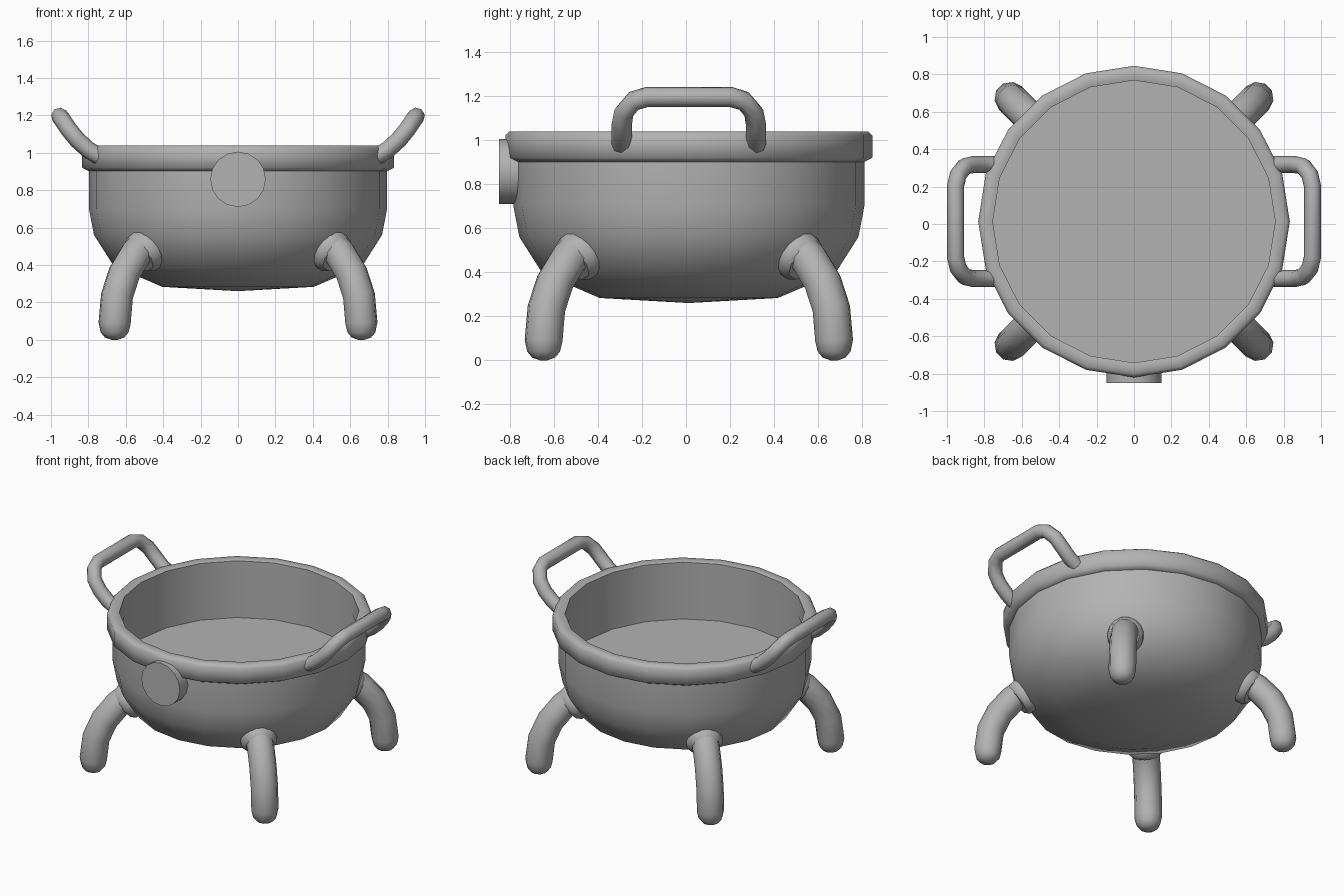
import bpy, bmesh, math
from mathutils import Vector

if "Cube" in bpy.data.objects:
    bpy.data.objects.remove(bpy.data.objects["Cube"])

CY = 0.013          # centre of the bowl in y
SIDES = 20

# dark grey iron
iron = bpy.data.materials.new("dark_grey")
iron.diffuse_color = (.45, .45, .45, 1)
iron.use_nodes = True
iron.node_tree.nodes["Principled BSDF"].inputs["Base Color"].default_value = iron.diffuse_color


def finish(obj, angle=40):
    obj.data.materials.append(iron)
    bpy.ops.object.select_all(action='DESELECT')
    obj.select_set(True)
    bpy.context.view_layer.objects.active = obj
    bpy.ops.object.shade_smooth_by_angle(angle=math.radians(angle))


def lathe(name, profile, closed=False, angle=40):
    """Revolve (radius, z) points around the bowl axis."""
    bm = bmesh.new()
    vs = [bm.verts.new((r, 0, z)) for r, z in profile]
    edges = [bm.edges.new(p) for p in zip(vs, vs[1:])]
    if closed:
        edges.append(bm.edges.new((vs[-1], vs[0])))
    bmesh.ops.spin(bm, geom=vs + edges, cent=(0, 0, 0), axis=(0, 0, 1),
                   angle=math.tau, steps=SIDES, use_merge=False)
    bmesh.ops.remove_doubles(bm, verts=bm.verts, dist=1e-4)
    bmesh.ops.recalc_face_normals(bm, faces=bm.faces)
    me = bpy.data.meshes.new(name)
    bm.to_mesh(me)
    bm.free()
    obj = bpy.data.objects.new(name, me)
    obj.location.y = CY
    bpy.context.collection.objects.link(obj)
    finish(obj, angle)


def tube(name, points, radius, scales=None, res=2, angle=55):
    """Round tube along a point path, with optional radius scale per point."""
    cu = bpy.data.curves.new(name, 'CURVE')
    cu.dimensions = '3D'
    cu.bevel_depth = radius
    cu.bevel_resolution = res
    cu.use_fill_caps = True
    sp = cu.splines.new('POLY')
    sp.points.add(len(points) - 1)
    for i, p in enumerate(points):
        sp.points[i].co = (p[0], p[1] + CY, p[2], 1)
        sp.points[i].radius = scales[i] if scales else 1
    obj = bpy.data.objects.new(name, cu)
    bpy.context.collection.objects.link(obj)
    bpy.ops.object.select_all(action='DESELECT')
    obj.select_set(True)
    bpy.context.view_layer.objects.active = obj
    bpy.ops.object.convert(target='MESH')
    obj = bpy.context.object
    # weld the fill caps so the ends shade smoothly
    bm = bmesh.new()
    bm.from_mesh(obj.data)
    bmesh.ops.remove_doubles(bm, verts=bm.verts, dist=1e-4)
    bm.to_mesh(obj.data)
    bm.free()
    finish(obj, angle)


def frustum(name, sides, r1, r2, depth, loc, axis, bevel=0):
    bpy.ops.mesh.primitive_cone_add(vertices=sides, radius1=r1, radius2=r2, depth=depth, location=loc)
    obj = bpy.context.object
    obj.name = name
    obj.rotation_euler = Vector(axis).to_track_quat('Z', 'Y').to_euler()
    if bevel:
        mod = obj.modifiers.new("bevel", 'BEVEL')
        mod.width = bevel
        mod.segments = 1
    finish(obj, 50)


# bowl with flat inner floor
lathe("bowl", [(0, .26), (.405, .283), (.665, .395), (.77, .56), (.797, .70), (.797, .93),
               (.757, .93), (.757, .64), (0, .64)])

# thick rim band
lathe("rim", [(.795, .90), (.833, .92), (.833, 1.022), (.815, 1.04), (.775, 1.04),
              (.755, 1.035), (.755, .90)], closed=True, angle=70)

# round knob on the front
frustum("front_knob", 16, .148, .148, .09, (0, -.805, .858), (0, -1, 0))

# four curved legs with collars
leg = [(.64, .55), (.775, .455), (.86, .355), (.915, .235), (.933, .09), (.933, .04),
       (.933, .012), (.933, 0)]
k = math.sqrt(.5)
r, c, s = .705, math.cos(math.radians(40)), math.sin(math.radians(40))
for side_x, sx in (("left", -1), ("right", 1)):
    for side_y, sy in (("front", -1), ("back", 1)):
        tube(f"{side_y}_{side_x}_leg", [(q * k * sx, q * k * sy, z) for q, z in leg], .087,
             [1, 1, 1, 1, 1, .87, .6, .2], res=3, angle=80)
        frustum(f"{side_y}_{side_x}_collar", 8, .128, .118, .11,
                (r * k * sx, r * k * sy + CY, .472), (c * k * sx, c * k * sy, -s), .025)

# two side handles, arched outward and up
half = [(.74, .305, .98), (.80, .305, 1.015), (.86, .305, 1.07), (.905, .295, 1.125),
        (.94, .25, 1.178), (.954, .19, 1.196)]
for side, sx in (("left", -1), ("right", 1)):
    path = half + [(x, -y, z) for x, y, z in reversed(half)]
    tube(f"{side}_handle", [(x * sx, y, z) for x, y, z in path], .046)
